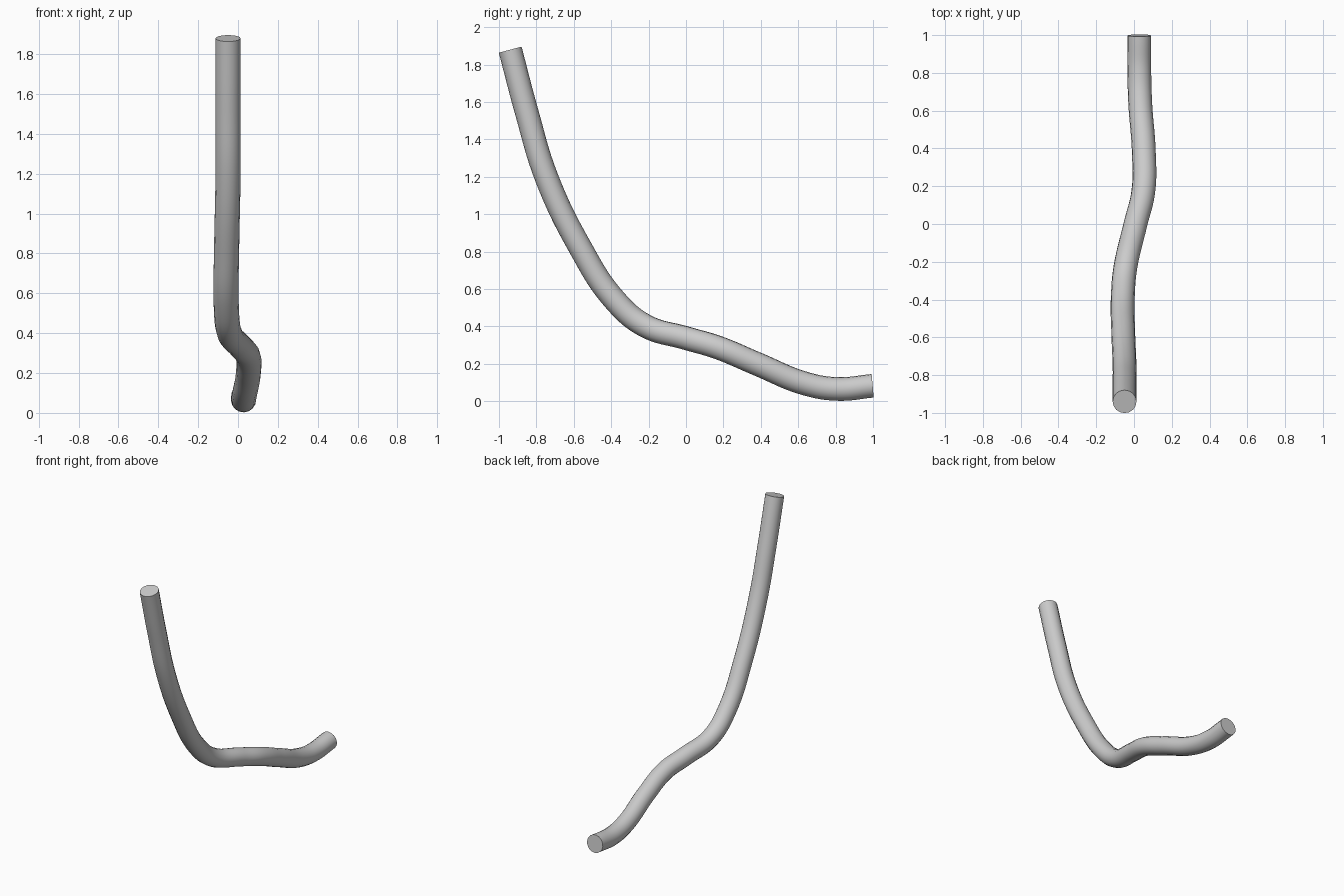
import bpy

if "Cube" in bpy.data.objects:
    bpy.data.objects.remove(bpy.data.objects["Cube"])

RADIUS = 0.063
# centreline of the bent tube, top end to low end
PATH = [(-0.05, -0.94, 1.88), (-0.05, -0.85, 1.54), (-0.05, -0.747, 1.2),
        (-0.057, -0.57, 0.83), (-0.059, -0.38, 0.54), (-0.044, -0.22, 0.405),
        (0.008, 0.0, 0.338), (0.049, 0.17, 0.288), (0.052, 0.38, 0.2),
        (0.033, 0.64, 0.094), (0.028, 0.81, 0.066), (0.028, 0.998, 0.083)]

# tube: round bevel swept along a smooth path with flat capped ends
curve = bpy.data.curves.new("bent_tube", 'CURVE')
curve.dimensions = '3D'
curve.bevel_depth = RADIUS
curve.bevel_resolution = 6
curve.use_fill_caps = True
curve.resolution_u = 8
spline = curve.splines.new('BEZIER')
spline.bezier_points.add(len(PATH) - 1)
for point, co in zip(spline.bezier_points, PATH):
    point.co = co
    point.handle_left_type = point.handle_right_type = 'AUTO'

tube = bpy.data.objects.new("bent_tube", curve)
bpy.context.collection.objects.link(tube)
bpy.context.view_layer.objects.active = tube
tube.select_set(True)
bpy.ops.object.convert(target='MESH')

# weld the caps to the wall, smooth wall with crisp end rims
tube = bpy.context.object
bpy.ops.object.mode_set(mode='EDIT')
bpy.ops.mesh.select_all(action='SELECT')
bpy.ops.mesh.remove_doubles(threshold=0.0005)
bpy.ops.mesh.normals_make_consistent(inside=False)
bpy.ops.object.mode_set(mode='OBJECT')
bpy.ops.object.shade_smooth_by_angle()
